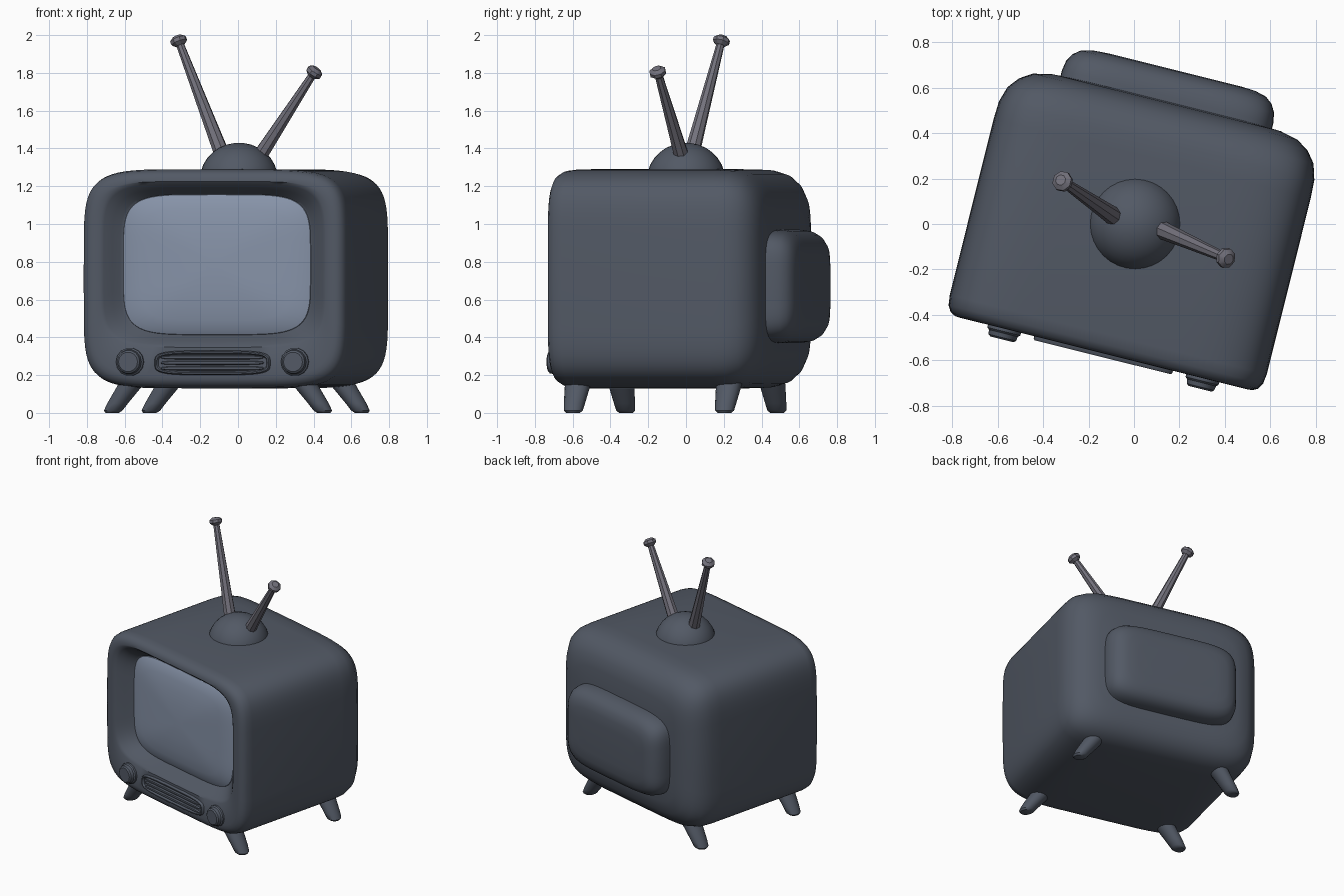
import bpy, bmesh, math
from mathutils import Vector, Matrix

if "Cube" in bpy.data.objects:
    bpy.data.objects.remove(bpy.data.objects["Cube"])

TURN = Matrix.Rotation(math.radians(-14), 4, 'Z') @ Matrix.Translation((0.008, 0, 0))


def material(name, rgb):
    m = bpy.data.materials.new(name)
    m.diffuse_color = (*rgb, 1)
    m.use_nodes = True
    m.node_tree.nodes["Principled BSDF"].inputs["Base Color"].default_value = m.diffuse_color
    return m


CASE = material("case_grey", (0.085, 0.10, 0.13))
GLASS = material("screen_blue_grey", (0.24, 0.29, 0.39))
METAL = material("antenna_grey", (0.17, 0.165, 0.20))


def skin(name, rings, mat, matrix=TURN, angle=40):
    """Join equal-sized rings of points into a capped, smooth-shaded solid."""
    bm = bmesh.new()
    loops = [[bm.verts.new(matrix @ Vector(p)) for p in r] for r in rings]
    for a, b in zip(loops, loops[1:]):
        n = len(a)
        for i in range(n):
            bm.faces.new((a[i], a[(i + 1) % n], b[(i + 1) % n], b[i]))
    bm.faces.new(loops[0])
    bm.faces.new(loops[-1])
    bmesh.ops.recalc_face_normals(bm, faces=bm.faces)
    me = bpy.data.meshes.new(name)
    bm.to_mesh(me)
    bm.free()
    ob = bpy.data.objects.new(name, me)
    bpy.context.collection.objects.link(ob)
    me.materials.append(mat)
    bpy.ops.object.select_all(action='DESELECT')
    ob.select_set(True)
    bpy.context.view_layer.objects.active = ob
    bpy.ops.object.shade_smooth_by_angle(angle=math.radians(angle))
    return ob


def oval(y, x, z, hw, hh, n=6, seg=72):
    """Superellipse ring facing the front."""
    pts = []
    for i in range(seg):
        t = 2 * math.pi * i / seg
        c, s = math.cos(t), math.sin(t)
        pts.append((x + hw * math.copysign(abs(c) ** (2 / n), c), y,
                    z + hh * math.copysign(abs(s) ** (2 / n), s)))
    return pts


def circle(centre, axis, r, seg):
    q = Vector(axis).to_track_quat('Z', 'Y')
    return [Vector(centre) + q @ Vector((r * math.cos(2 * math.pi * i / seg),
                                         r * math.sin(2 * math.pi * i / seg), 0))
            for i in range(seg)]


# Case: rounded shell from back to front, then the dished screen recess
W, H, Z = 0.72, 0.58, 0.71
shell = [(0.56, 0.36), (0.553, 0.20), (0.535, 0.12), (0.50, 0.065), (0.45, 0.025),
         (0.38, 0.004), (0.30, 0), (-0.50, 0), (-0.545, 0.006), (-0.572, 0.022),
         (-0.584, 0.045), (-0.586, 0.065)]
rings = [oval(y, 0, Z, W - i, H - i) for y, i in shell]
rings += [oval(-0.585, 0, 0.787, 0.615, 0.44, 5.5), oval(-0.572, 0, 0.787, 0.598, 0.425, 5.5),
          oval(-0.535, 0, 0.786, 0.56, 0.40, 5.2), oval(-0.50, 0, 0.785, 0.525, 0.38, 5),
          oval(-0.485, 0, 0.785, 0.505, 0.37, 5)]
skin("case", rings, CASE)

# Screen: bulging glass
dome = [(1.02, -0.47), (1.0, -0.494), (0.93, -0.508), (0.8, -0.521), (0.6, -0.533),
        (0.35, -0.541), (0.1, -0.544)]
skin("screen", [oval(y, 0, 0.785, 0.51 * k, 0.37 * k, 5) for k, y in dome], GLASS)

# Rear housing
rear = [(0.50, 0), (0.58, 0), (0.625, 0.008), (0.66, 0.028), (0.685, 0.06),
        (0.698, 0.11), (0.702, 0.18)]
skin("rear_housing", [oval(y, 0.0, 0.67, 0.48 - i, 0.30 - i, 5) for y, i in rear], CASE)

# Speaker grille: raised surround with slats
trim = [(-0.56, 0), (-0.595, 0), (-0.603, 0.006), (-0.603, 0.013), (-0.59, 0.02)]
skin("grille_surround", [oval(y, 0, 0.265, 0.315 - i, 0.065 - i, 4, 48) for y, i in trim], CASE)
for k in (-1, 0, 1):
    slat = [(-0.58, 0), (-0.597, 0), (-0.602, 0.004)]
    skin("grille_slat", [oval(y, 0, 0.265 + 0.029 * k, 0.28 - i, 0.011 - i, 4, 24)
                         for y, i in slat], CASE)

# Control knobs
for side in (-1, 1):
    prof = [(-0.56, 0.075), (-0.598, 0.075), (-0.606, 0.066), (-0.626, 0.062), (-0.634, 0.052)]
    skin("control_knob", [circle((0.45 * side, y, 0.27), (0, 1, 0), r, 14) for y, r in prof],
         CASE, angle=30)

# Feet: splayed tapered pegs
for side in (-1, 1):
    for y in (-0.47, 0.355):
        prof = [(0.0, 0.578, 0.036), (0.012, 0.572, 0.05), (0.05, 0.548, 0.056),
                (0.13, 0.49, 0.066), (0.22, 0.43, 0.074)]
        skin("foot", [circle((side * x, y, z), (0, 0, 1), r, 14) for z, x, r in prof], CASE)

# Antenna base: dome on the top
steps = [math.radians(a) for a in (0, 12, 24, 36, 48, 60, 72, 84)]
skin("antenna_base", [circle((0.005, 0, 1.235 + 0.195 * math.sin(a)), (0, 0, 1),
                             0.207 * math.cos(a), 32) for a in steps], CASE, Matrix())

# Antenna rods with flattened end caps
for name, p, q in (("left_antenna", (-0.07, 0.02, 1.33), (-0.315, 0.188, 1.972)),
                   ("right_antenna", (0.09, -0.012, 1.32), (0.405, -0.15, 1.805))):
    p, q = Vector(p), Vector(q)
    d = (q - p).normalized()
    skin(name + "_rod", [circle(p.lerp(q, t), d, r, 8)
                         for t, r in ((0, 0.043), (0.3, 0.036), (1, 0.021))], METAL, Matrix())
    cap = [(-0.03, 0.024), (-0.012, 0.045), (0.008, 0.045), (0.024, 0.024)]
    skin(name + "_tip", [circle(q + d * h, d, r, 8) for h, r in cap], METAL, Matrix(), 30)
